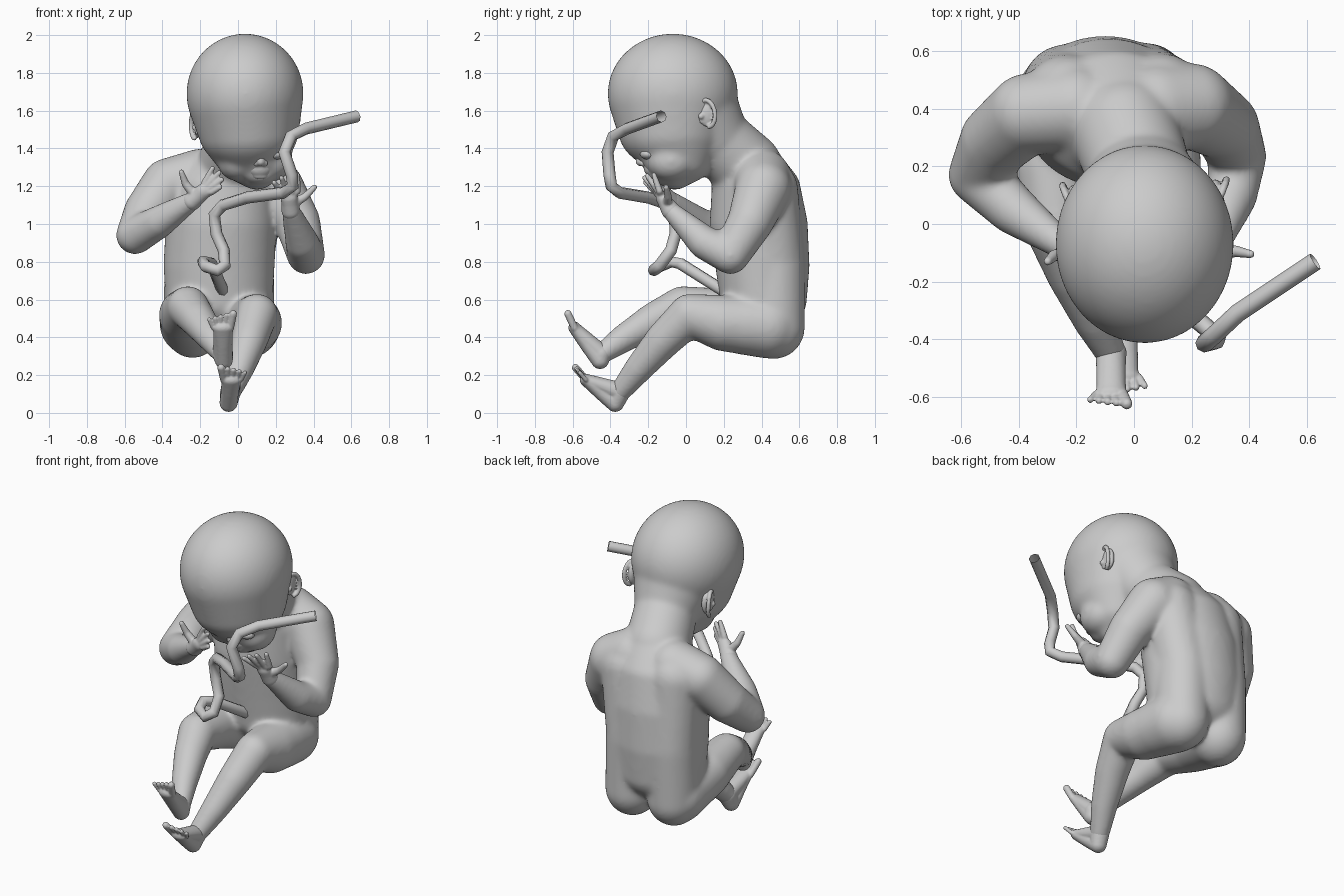
import bpy, bmesh, math
from mathutils import Vector, Matrix


def blob(bm, c, r, sub=3):
    """One ellipsoid; r is a number or (rx, ry, rz)."""
    r = (r, r, r) if isinstance(r, (int, float)) else r
    m = Matrix.Translation(c) @ Matrix.Diagonal((*r, 1))
    bmesh.ops.create_icosphere(bm, subdivisions=sub + (max(r) > .16), radius=1, matrix=m)


def chain(bm, pts, sub=3):
    """Flowing limb: ellipsoids blended between (centre, radius) stations."""
    st = [(Vector(c), Vector((r, r, r) if isinstance(r, (int, float)) else r)) for c, r in pts]
    for (a, ra), (b, rb) in zip(st, st[1:]):
        n = max(2, int((b - a).length / (0.2 * min(*ra, *rb))) + 1)
        for i in range(n + 1):
            t = i / n
            blob(bm, a.lerp(b, t), tuple(ra.lerp(rb, t)), sub)


def skin(name, bm, voxel, smooth):
    """Fuse overlapping blobs into one smooth surface."""
    me = bpy.data.meshes.new(name)
    bm.to_mesh(me)
    bm.free()
    ob = bpy.data.objects.new(name, me)
    bpy.context.collection.objects.link(ob)
    rm = ob.modifiers.new("fuse", 'REMESH')
    rm.mode = 'VOXEL'
    rm.voxel_size = voxel
    rm.use_smooth_shade = True
    sm = ob.modifiers.new("soften", 'SMOOTH')
    sm.factor = 0.5
    sm.iterations = smooth
    return ob


# ---- body: torso with back lobes running into the buttocks
bm = bmesh.new()
chain(bm, [((-0.03, 0.35, 1.33), (.20, .16, .10)),
           ((-0.07, 0.37, 1.20), (.27, .235, .14)),
           ((-0.09, 0.385, 1.00), (.295, .26, .18)),
           ((-0.10, 0.405, 0.78), (.295, .25, .18)),
           ((-0.10, 0.41, 0.60), (.285, .23, .18))])
for hip, waist, blade in (((-0.24, 0.455, 0.46), (-0.235, 0.465, 0.80), (-0.23, 0.435, 1.19)),
                          ((0.04, 0.465, 0.455), (0.035, 0.47, 0.80), (0.09, 0.44, 1.18))):
    chain(bm, [(hip, (.155, .165, .17)), (waist, (.155, .16, .15)), (blade, (.16, .155, .16))])
# neck
chain(bm, [((0.04, 0.06, 1.58), .21), ((0.025, 0.16, 1.45), .18), ((-0.03, 0.32, 1.30), .19)])
# arms
chain(bm, [((-0.20, 0.40, 1.25), .15), ((-0.37, 0.385, 1.21), .14), ((-0.48, 0.29, 1.06), .127),
           ((-0.545, 0.17, 0.94), .102), ((-0.42, 0.05, 1.01), .088), ((-0.24, -0.08, 1.125), .05)])
chain(bm, [((0.08, 0.40, 1.24), .16), ((0.20, 0.41, 1.19), .15), ((0.315, 0.34, 1.01), .122),
           ((0.36, 0.235, 0.835), .102), ((0.34, 0.10, 0.90), .09), ((0.28, -0.08, 1.07), .05)])
# legs
chain(bm, [((-0.25, 0.43, 0.47), .165), ((-0.28, 0.20, 0.52), .14), ((-0.265, -0.02, 0.56), .112),
           ((-0.21, -0.17, 0.49), .096), ((-0.14, -0.33, 0.395), .075), ((-0.08, -0.45, 0.31), .055)])
chain(bm, [((0.05, 0.43, 0.46), .172), ((0.085, 0.20, 0.475), .15), ((0.10, 0.02, 0.52), .112),
           ((0.06, -0.12, 0.385), .098), ((0.01, -0.25, 0.235), .077), ((-0.04, -0.35, 0.11), .057)])
# head: cranium, face, jaw, cheeks, muzzle
chain(bm, [((0.037, -0.07, 1.69), (.31, .345, .318)), ((0.055, -0.07, 1.50), (.268, .29, .22)),
           ((0.075, -0.03, 1.34), (.185, .175, .13)), ((0.10, -0.06, 1.25), (.095, .09, .07))])
chain(bm, [((0.04, 0.0, 1.65), .265), ((0.03, 0.13, 1.48), .195)])
for x, y in ((0.0, -0.09), (0.18, -0.08)):
    blob(bm, (x, y, 1.335), (.11, .13, .11))
blob(bm, (0.105, -0.11, 1.36), (.15, .135, .12))
blob(bm, (0.115, -0.12, 1.275), (.095, .085, .07))
skin("body", bm, .0115, 22)

# ---- face: nose, lips, closed eyelids
bm = bmesh.new()
chain(bm, [((0.115, -0.235, 1.40), .022), ((0.12, -0.243, 1.33), .024)])
for x in (0.098, 0.142):
    blob(bm, (x, -0.23, 1.322), .018)
for z, y in ((1.272, -0.19), (1.25, -0.178)):
    blob(bm, (0.118, y, z), (.042, .026, .014))
blob(bm, (0.115, -0.165, 1.30), (.07, .06, .06))
blob(bm, (0.115, -0.17, 1.36), (.09, .07, .05))
for x in (0.03, 0.20):
    blob(bm, (x, -0.20, 1.37), (.05, .045, .03))
skin("face_features", bm, .006, 10)

# ---- ears: curled rim over a thin dish
for name, s, c in (("ear_right", -1, (-0.222, 0.09, 1.525)), ("ear_left", 1, (0.295, 0.11, 1.585))):
    bm = bmesh.new()
    c = Vector(c)
    rim = []
    for i in range(13):
        a = math.radians(215 - i * 25)
        u, v = .044 * math.cos(a), .072 * math.sin(a)
        rim.append((c + Vector((s * (.008 + .42 * u), u - .1 * v, v)), .013))
    chain(bm, rim, 2)
    blob(bm, c + Vector((s * -.012, 0, 0)), (.024, .046, .07))
    blob(bm, c + Vector((s * .004, -.03, -.015)), .017)
    skin(name, bm, .006, 4)


# ---- hands: wrist, palm and jointed digits
def hand(name, wrist, palm, roots, tips, thumb):
    bm = bmesh.new()
    wrist, palm = Vector(wrist), Vector(palm)
    chain(bm, [(wrist, .05), (wrist.lerp(palm, .6), (.045, .037, .043)), (palm, (.045, .03, .04))])
    r0, r1 = Vector(roots[0]), Vector(roots[1])
    for i, t in enumerate(tips):
        root = r0.lerp(r1, i / 3)
        chain(bm, [(palm, .022), (root, .019), (root.lerp(Vector(t), .5), .0165), (t, .0135)], 2)
    chain(bm, [(wrist.lerp(palm, .4), .03), (wrist.lerp(Vector(thumb), .6), .021), (thumb, .015)], 2)
    skin(name, bm, .006, 3)


hand("hand_right", (-0.245, -0.08, 1.12), (-0.18, -0.125, 1.175),
     ((-0.14, -0.14, 1.17), (-0.175, -0.13, 1.22)),
     [(-0.095, -0.16, 1.195), (-0.085, -0.165, 1.235), (-0.10, -0.155, 1.272), (-0.135, -0.145, 1.295)],
     (-0.30, -0.13, 1.275))
hand("hand_left", (0.28, -0.08, 1.07), (0.27, -0.13, 1.14),
     ((0.23, -0.16, 1.17), (0.315, -0.14, 1.175)),
     [(0.19, -0.215, 1.22), (0.23, -0.22, 1.245), (0.272, -0.205, 1.255), (0.315, -0.17, 1.26)],
     (0.405, -0.105, 1.195))


# ---- feet: heel, sole and fanned toes
def foot(name, ankle, heel, ball, toe_dir, big):
    bm = bmesh.new()
    ankle, heel, ball, d = Vector(ankle), Vector(heel), Vector(ball), Vector(toe_dir)
    chain(bm, [(ankle, .055), (heel, .048)])
    chain(bm, [(heel, .048), (heel.lerp(ball, .5), (.048, .042, .042)), (ball, (.054, .033, .033))])
    chain(bm, [(ankle, .053), (ball, (.05, .032, .032))])
    for i in range(5):
        side = Vector((big * (.04 - .0245 * i + (i == 0) * .004), 0, 0))
        r = .0205 if i == 0 else .0145 - .0006 * i
        chain(bm, [(ball + side * .9, r), (ball + side * 1.25 + d * (1 - .1 * i), r)], 2)
    skin(name, bm, .0055, 3)


foot("foot_right", (-0.08, -0.45, 0.31), (-0.075, -0.455, 0.28), (-0.08, -0.59, 0.45),
     (0, -0.035, 0.075), 1)
foot("foot_left", (-0.04, -0.35, 0.11), (-0.05, -0.375, 0.053), (-0.035, -0.53, 0.175),
     (0, -0.055, 0.065), -1)

# ---- umbilical cord: kinked open tube
path = [(0.63, -0.13, 1.57), (0.36, -0.31, 1.505), (0.28, -0.385, 1.465), (0.245, -0.415, 1.38),
        (0.285, -0.405, 1.26), (0.29, -0.395, 1.20), (0.24, -0.35, 1.165), (0.05, -0.20, 1.14),
        (-0.08, -0.09, 1.10), (-0.125, -0.06, 1.05), (-0.115, -0.055, 0.95), (-0.075, -0.08, 0.86),
        (-0.07, -0.14, 0.78), (-0.11, -0.17, 0.755), (-0.17, -0.14, 0.775), (-0.185, -0.08, 0.80),
        (-0.14, -0.03, 0.79), (-0.08, 0.20, 0.645)]
cu = bpy.data.curves.new("umbilical_cord", 'CURVE')
cu.dimensions = '3D'
cu.bevel_depth = .032
cu.bevel_resolution = 2
sp = cu.splines.new('POLY')
sp.points.add(len(path) - 1)
for p, co in zip(sp.points, path):
    p.co = (*co, 1)
sp.use_smooth = True
bpy.context.collection.objects.link(bpy.data.objects.new("umbilical_cord", cu))
